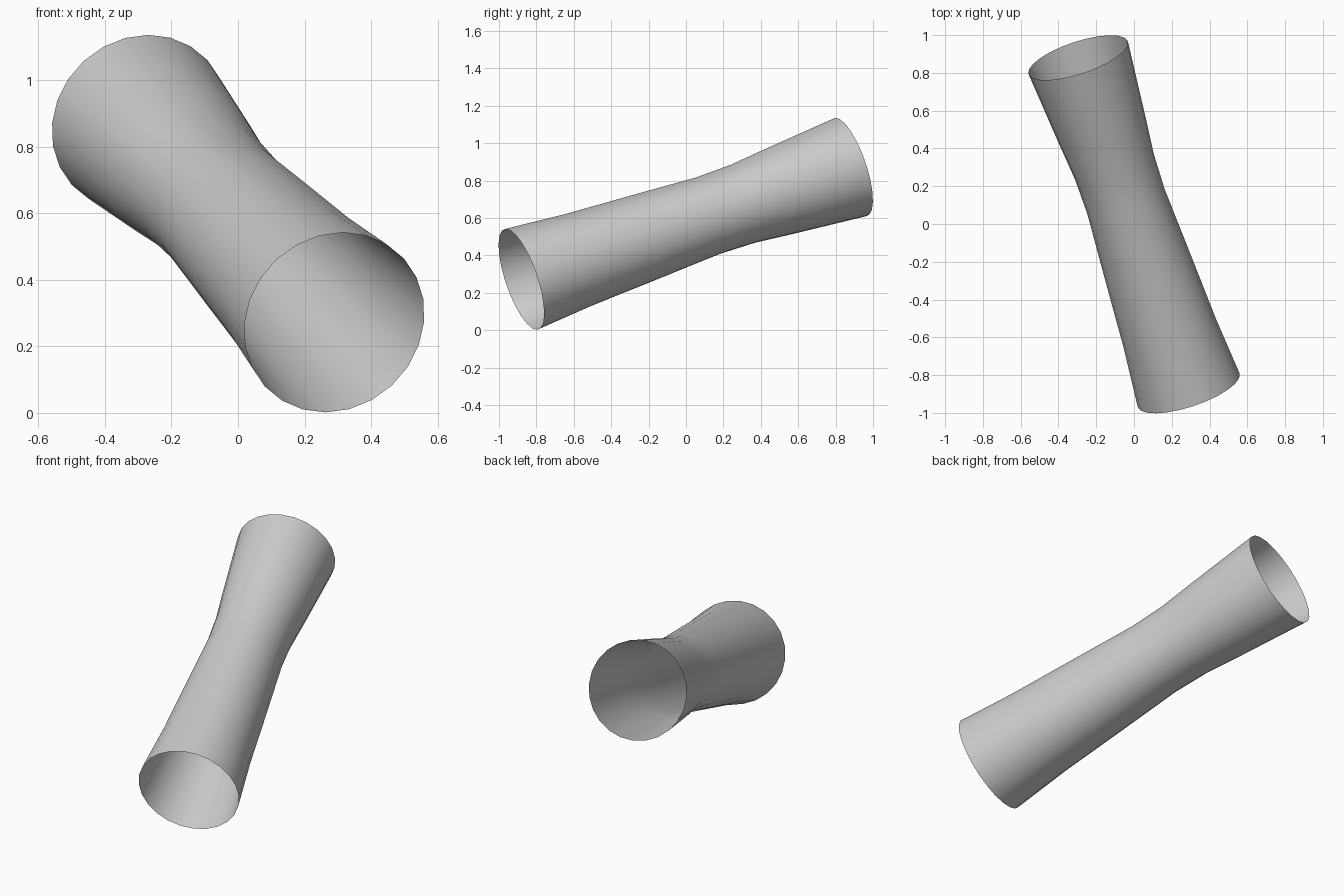
import bpy, bmesh, math
from mathutils import Vector

if "Cube" in bpy.data.objects:
    bpy.data.objects.remove(bpy.data.objects["Cube"])

SIDES = 24
centre = Vector((-0.003, 0.0, 0.572))
axis = Vector((-0.300, 0.308, 0.903))
axis = Vector((-0.300, 0.903, 0.308)).normalized()   # along the tube, front to back
u = Vector((0.025, -0.081, 0.262))
u = (u - axis * u.dot(axis)).normalized()
v = axis.cross(u)

# (distance along axis, radius): open tube with a narrow waist
profile = [(-0.975, 0.284), (-0.64, 0.256), (-0.27, 0.237), (0.13, 0.215),
           (0.335, 0.219), (0.54, 0.239), (0.975, 0.277)]

bm = bmesh.new()
rings = []
for t, r in profile:
    ring = []
    for i in range(SIDES):
        a = 2 * math.pi * i / SIDES
        ring.append(bm.verts.new(centre + axis * t + (u * math.cos(a) + v * math.sin(a)) * r))
    rings.append(ring)

# Wall between neighbouring rings, ends left open
for lo, hi in zip(rings, rings[1:]):
    for i in range(SIDES):
        j = (i + 1) % SIDES
        face = bm.faces.new((lo[i], lo[j], hi[j], hi[i]))
        face.smooth = True

mesh = bpy.data.meshes.new("waisted_tube")
bm.to_mesh(mesh)
bm.free()
tube = bpy.data.objects.new("waisted_tube", mesh)
bpy.context.collection.objects.link(tube)
